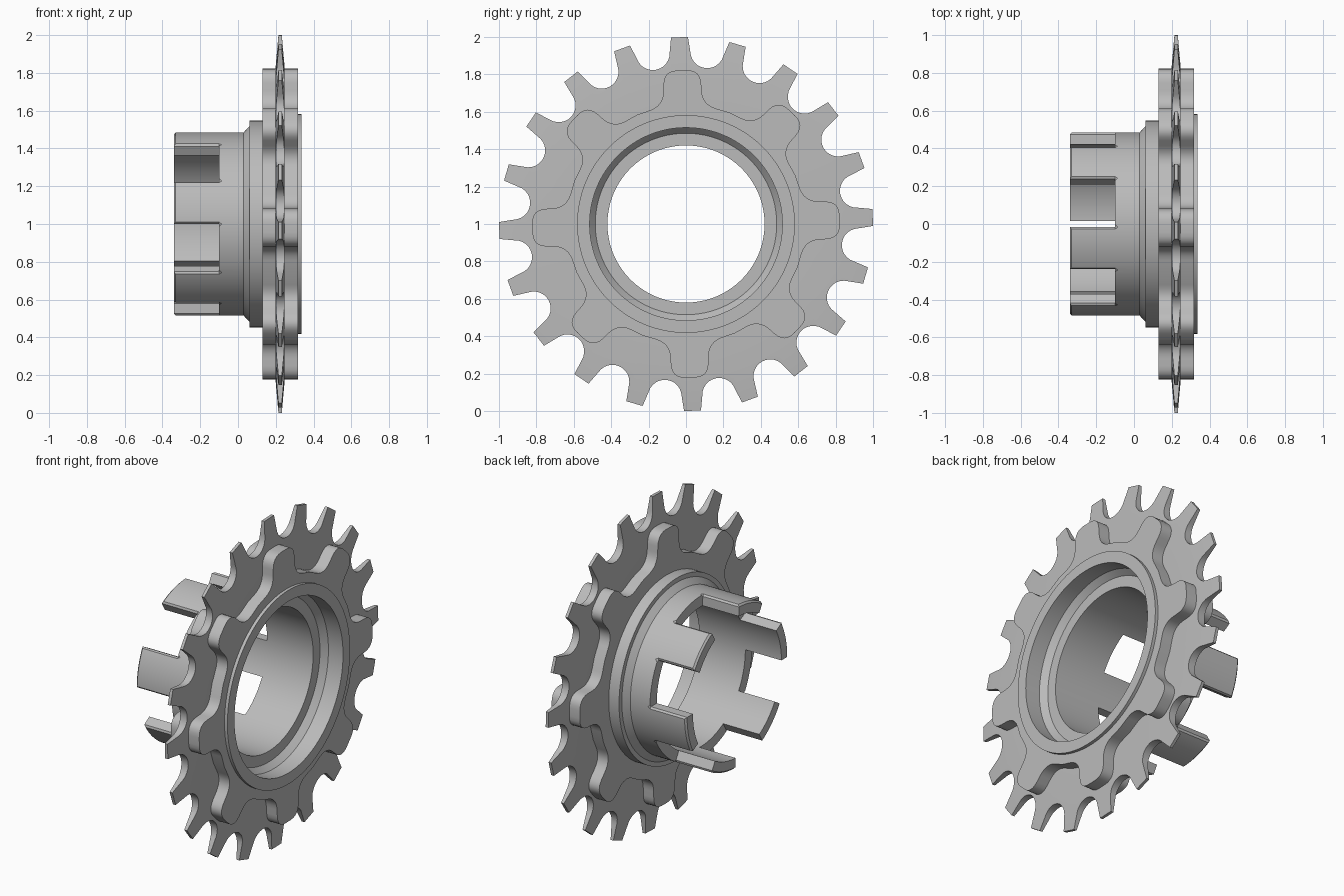
import bpy, bmesh
from math import sin, cos, radians, hypot, atan2, pi
from mathutils import Vector

cube = bpy.data.objects.get("Cube")
if cube:
    bpy.data.objects.remove(cube)

steel = bpy.data.materials.new("machined_steel")
steel.use_nodes = True
grey = (0.5, 0.5, 0.5, 1)
steel.diffuse_color = grey
steel.node_tree.nodes["Principled BSDF"].inputs["Base Color"].default_value = grey


def circle(x, r, angles):
    return [(x, r * cos(a), 1 + r * sin(a)) for a in angles]


def band_mesh(loops):
    """Closed ring-shaped solid made by joining matching loops with quads."""
    bm = bmesh.new()
    rows = [[bm.verts.new(p) for p in loop] for loop in loops]
    n = len(rows[0])
    for i, row in enumerate(rows):
        nxt = rows[(i + 1) % len(rows)]
        for j in range(n):
            k = (j + 1) % n
            bm.faces.new((row[j], row[k], nxt[k], nxt[j]))
    return bm


def finish(bm, name):
    bmesh.ops.recalc_face_normals(bm, faces=bm.faces)
    mesh = bpy.data.meshes.new(name)
    bm.to_mesh(mesh)
    bm.free()
    mesh.materials.append(steel)
    ob = bpy.data.objects.new(name, mesh)
    bpy.context.collection.objects.link(ob)
    bpy.ops.object.select_all(action='DESELECT')
    ob.select_set(True)
    bpy.context.view_layer.objects.active = ob
    bpy.ops.object.shade_smooth_by_angle(angle=radians(28))
    return ob


def polar(points, turn):
    """Local points (radial, sideways) to (radius, angle) turned about the axis."""
    return [(hypot(u, v), atan2(v, u) + turn) for u, v in points]


def fillet(prev, corner, nxt, size, steps=6):
    """Rounded corner as a quadratic curve."""
    c = Vector(corner)
    a = c + (Vector(prev) - c).normalized() * size
    b = c + (Vector(nxt) - c).normalized() * size
    ts = [i / steps for i in range(steps + 1)]
    return [tuple(a * (1 - t) ** 2 + c * 2 * t * (1 - t) + b * t * t) for t in ts]


# Toothed plate: round gullets between teeth that thin towards the tips
TEETH, MID_X, ROOT = 20, 0.223, 0.83
tip = radians(6.4)
gullet = [(cos(tip), -sin(tip))]
for i in range(13):
    t = radians(-80 + i * 160 / 12)
    gullet.append((0.93 - 0.09 * cos(t), 0.09 * sin(t)))
gullet.append((cos(tip), sin(tip)))
outline = []
for k in range(TEETH):
    outline += polar(gullet, radians(11) + k * 2 * pi / TEETH)
angles = [a for r, a in outline]


def tooth_edge(side):
    pts = []
    for r, a in outline:
        half = 0.024 - 0.015 * (r - ROOT) / (1 - ROOT)
        pts.append((MID_X + side * half, r * cos(a), 1 + r * sin(a)))
    return pts


finish(band_mesh([
    circle(MID_X - 0.024, 0.56, angles), circle(MID_X - 0.024, ROOT, angles),
    tooth_edge(-1), tooth_edge(1),
    circle(MID_X + 0.024, ROOT, angles), circle(MID_X + 0.024, 0.56, angles),
]), "toothed_plate")

# Eight-lobed carrier that clamps the plate on both sides
LOBES = 8
half_pitch = pi / LOBES
valley = 0.64
root = (0.635, 0.105)
top = (0.822, 0.098)
mirror_root, mirror_top = (root[0], -root[1]), (top[0], -top[1])
next_valley = (valley * cos(half_pitch), valley * sin(half_pitch))
prev_valley = (next_valley[0], -next_valley[1])
lobe = [prev_valley]
lobe += fillet(prev_valley, mirror_root, mirror_top, 0.075)
lobe += fillet(mirror_root, mirror_top, top, 0.075)
lobe += fillet(mirror_top, top, root, 0.075)
lobe += fillet(top, root, next_valley, 0.075)
outline = []
for k in range(LOBES):
    outline += polar(lobe, radians(1.5) + k * 2 * pi / LOBES)
angles = [a for r, a in outline]


def lobe_edge(x):
    return [(x, r * cos(a), 1 + r * sin(a)) for r, a in outline]


finish(band_mesh([circle(0.13, 0.53, angles), lobe_edge(0.13),
                  lobe_edge(0.318), circle(0.318, 0.53, angles)]), "lobed_carrier")

# Hub: turned profile (x, radius) with counterbore, rim and stepped sleeve
profile = [(-0.10, 0.42), (-0.10, 0.485), (0.03, 0.485), (0.062, 0.52),
           (0.062, 0.547), (0.16, 0.547), (0.16, 0.582), (0.337, 0.582),
           (0.337, 0.515), (0.24, 0.515), (0.205, 0.485), (0.205, 0.42)]
angles = [radians(2 * i) for i in range(180)]
bm = band_mesh([circle(x, r, angles) for x, r in profile])

# Six drive tangs pulled out of the sleeve end
end_faces = []
for f in bm.faces:
    c = f.calc_center_median()
    deg = atan2(c.z - 1, c.y) * 180 / pi % 60
    if all(abs(v.co.x + 0.10) < 1e-4 for v in f.verts) and 32 < deg < 60:
        end_faces.append(f)
out = bmesh.ops.extrude_face_region(bm, geom=end_faces)
verts = [g for g in out["geom"] if isinstance(g, bmesh.types.BMVert)]
bmesh.ops.translate(bm, verts=verts, vec=(-0.24, 0, 0))
old = [f for f in end_faces if f.is_valid]
if old:
    bmesh.ops.delete(bm, geom=old, context='FACES')
bmesh.ops.recalc_face_normals(bm, faces=bm.faces)

# Small chamfers on the outer edges of the tangs
sharp = []
for e in bm.edges:
    c = (e.verts[0].co + e.verts[1].co) / 2
    if (c.x < -0.15 and hypot(c.y, c.z - 1) > 0.48
            and len(e.link_faces) == 2 and e.calc_face_angle() > 1):
        sharp.append(e)
bmesh.ops.bevel(bm, geom=sharp, offset=0.01, segments=1, affect='EDGES')
finish(bm, "hub_with_tangs")
